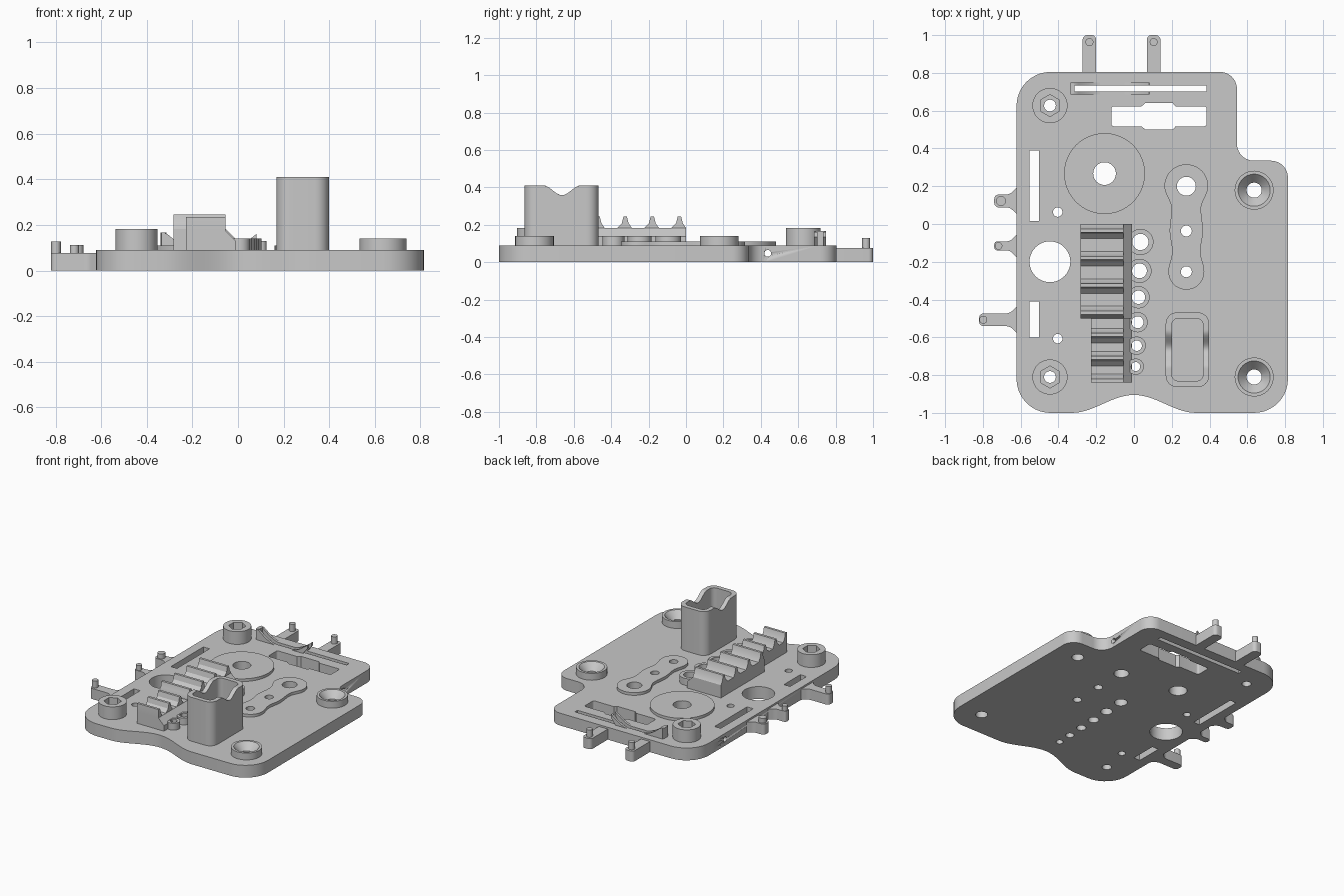
import bpy, bmesh, math
from mathutils import Vector, Matrix

old = bpy.data.objects.get("Cube")
if old:
    bpy.data.objects.remove(old)

GREY = (0.58, 0.58, 0.58, 1)
grey = bpy.data.materials.new("grey plastic")
grey.use_nodes = True
grey.diffuse_color = GREY
grey.node_tree.nodes["Principled BSDF"].inputs["Base Color"].default_value = GREY

TOP = 0.09  # plate thickness
AXES = {"z": Matrix.Identity(4),
        "x": Matrix(((0, 0, 1, 0), (1, 0, 0, 0), (0, 1, 0, 0), (0, 0, 0, 1))),
        "y": Matrix.Rotation(math.pi / 2, 4, "X")}


def finish(name, bm):
    bmesh.ops.remove_doubles(bm, verts=bm.verts, dist=1e-5)
    bmesh.ops.recalc_face_normals(bm, faces=bm.faces)
    mesh = bpy.data.meshes.new(name)
    bm.to_mesh(mesh)
    bm.free()
    mesh.materials.append(grey)
    ob = bpy.data.objects.new(name, mesh)
    bpy.context.collection.objects.link(ob)
    bpy.ops.object.select_all(action="DESELECT")
    ob.select_set(True)
    bpy.context.view_layer.objects.active = ob
    bpy.ops.object.shade_smooth_by_angle(angle=math.radians(30))
    return ob


def prism(name, loops, a, b, axis="z"):
    """Extrude a filled outline (first loop) with holes (the rest) from a to b."""
    curve = bpy.data.curves.new(name, "CURVE")
    curve.dimensions = "2D"
    curve.fill_mode = "BOTH"
    curve.extrude = (b - a) / 2
    for pts in loops:
        spline = curve.splines.new("POLY")
        spline.points.add(len(pts) - 1)
        for p, co in zip(spline.points, pts):
            p.co = (co[0], co[1], 0, 1)
        spline.use_cyclic_u = True
    tmp = bpy.data.objects.new(name, curve)
    bpy.context.collection.objects.link(tmp)
    bpy.context.view_layer.update()
    mesh = tmp.evaluated_get(bpy.context.evaluated_depsgraph_get()).to_mesh()
    bm = bmesh.new()
    bm.from_mesh(mesh)
    bpy.data.objects.remove(tmp)
    mid = (a + b) / 2 * (-1 if axis == "y" else 1)
    bm.transform(AXES[axis] @ Matrix.Translation((0, 0, mid)))
    return finish(name, bm)


def lathe(name, x, y, profile, n=48):
    """Spin a closed radius/height profile round a vertical axis."""
    bm = bmesh.new()
    rings = [[bm.verts.new((x + r * math.cos(k * math.tau / n), y + r * math.sin(k * math.tau / n), z))
              for k in range(n)] for r, z in profile]
    for a, b in zip(rings, rings[1:] + rings[:1]):
        for k in range(n):
            j = (k + 1) % n
            bm.faces.new((a[k], a[j], b[j], b[k]))
    return finish(name, bm)


def circle(x, y, r, n=40, start=0.0, sweep=math.tau):
    return [(x + r * math.cos(start + sweep * k / n), y + r * math.sin(start + sweep * k / n)) for k in range(n)]


def rounded(corners, n=10):
    """Polygon of (x, y, radius) corners, each filleted."""
    out = []
    for i, (x, y, r) in enumerate(corners):
        p = Vector((x, y))
        if r == 0:
            out.append((x, y))
            continue
        u = (Vector(corners[i - 1][:2]) - p).normalized()
        v = (Vector(corners[(i + 1) % len(corners)][:2]) - p).normalized()
        half = u.angle(v) / 2
        centre = p + (u + v).normalized() * r / math.sin(half)
        s, e = ((p + d * r / math.tan(half) - centre).normalized() for d in (u, v))
        out += [tuple(centre + s.slerp(e, k / n).normalized() * r) for k in range(n + 1)]
    return out


def rect(x0, x1, y0, y1, r=0.0, extra=0):
    side = [y0 + r + (y1 - y0 - 2 * r) * k / (extra + 1) for k in range(1, extra + 1)]
    return rounded([(x0, y0, r), (x1, y0, r)] + [(x1, y, 0) for y in side] +
                   [(x1, y1, r), (x0, y1, r)] + [(x0, y, 0) for y in reversed(side)])


# Positions shared by the plate holes and the raised parts
hex_bosses = [(-0.445, 0.627), (-0.445, -0.81)]
sink_bosses = [(0.636, 0.179), (0.636, -0.81)]
rings = [(0.034 - 0.005 * i, y, 0.069 - 0.0052 * i, 0.043 - 0.0038 * i)
         for i, y in enumerate((-0.095, -0.248, -0.388, -0.52, -0.644, -0.755))]
link_holes = [circle(0.277, 0.2, 0.05), circle(0.277, -0.037, 0.029), circle(0.277, -0.253, 0.029)]
disc_hole = circle(-0.156, 0.267, 0.06)
long_slot = rect(-0.314, 0.385, 0.702, 0.732)

# Base plate with a wavy front edge and a stepped back corner
wave = [(x / 100, -0.9525 + 0.0475 * math.cos(math.pi * x / 33), 0) for x in range(-33, 34, 3)]
outline = rounded([(-0.622, -1, 0.18)] + wave + [
    (0.815, -1, 0.18), (0.815, 0.335, 0.09), (0.545, 0.335, 0.09),
    (0.545, 0.805, 0.09), (-0.622, 0.805, 0.18)])
window = rounded([(-0.12, 0.517, 0.015), (0.04, 0.517, 0), (0.06, 0.5, 0), (0.205, 0.5, 0), (0.22, 0.517, 0),
                  (0.385, 0.517, 0.015), (0.385, 0.623, 0.015), (0.22, 0.623, 0), (0.205, 0.64, 0),
                  (0.06, 0.64, 0), (0.04, 0.623, 0), (-0.12, 0.623, 0.015)], 5)
holes = [window, long_slot, disc_hole, circle(-0.445, -0.2, 0.108),
         rect(-0.553, -0.503, 0.015, 0.39), rect(-0.553, -0.503, -0.6, -0.41),
         circle(-0.404, 0.063, 0.025), circle(-0.404, -0.607, 0.025)] + link_holes
holes += [circle(x, y, 0.031) for x, y in hex_bosses] + [circle(x, y, 0.04) for x, y in sink_bosses]
holes += [circle(x, y, h) for x, y, r, h in rings]
plate = prism("base_plate", [outline] + holes, 0, TOP)

# Cross hole drilled sideways through the plate
drill = prism("cross_hole_cutter", [circle(0.437, 0.047, 0.018, 24)], -0.8, 0.7, "x")
drill.hide_render = True
cut = plate.modifiers.new("cross_hole", "BOOLEAN")
cut.operation, cut.object, cut.solver = "DIFFERENCE", drill, "EXACT"
bpy.context.view_layer.objects.active = plate
bpy.ops.object.modifier_apply(modifier=cut.name)
bpy.data.objects.remove(drill)

# Bosses with hexagonal nut pockets, and countersunk bosses
for side, (x, y) in zip(("back", "front"), hex_bosses):
    prism("nut_boss_floor_" + side, [circle(x, y, 0.093), circle(x, y, 0.031)], TOP, 0.13)
    prism("nut_boss_" + side, [circle(x, y, 0.093), circle(x, y, 0.058, 6, math.pi / 6)], 0.13, 0.183)
for side, (x, y) in zip(("back", "front"), sink_bosses):
    lathe("countersunk_boss_" + side, x, y, [(0.103, TOP), (0.103, 0.14), (0.085, 0.14), (0.04, TOP)])

# Round pad and lobed pad
prism("round_pad", [circle(-0.156, 0.267, 0.214, 64), disc_hole], TOP, 0.11)
keys = [(0.2, 0.116), (0.08, 0.078), (-0.037, 0.088), (-0.145, 0.075), (-0.253, 0.095)]
side = []
for (ya, wa), (yb, wb) in zip(keys, keys[1:]):
    for k in range(10):
        t = (1 - math.cos(math.pi * k / 10)) / 2
        side.append((wa + (wb - wa) * t, ya + (yb - ya) * k / 10))
lobes = circle(0.277, 0.2, 0.116, 20, 0, math.pi) + [(0.277 - w, y) for w, y in side]
lobes += circle(0.277, -0.253, 0.095, 20, math.pi, math.pi)
lobes += [(0.277 + w, y) for w, y in [keys[-1][::-1]] + list(reversed(side[1:]))]
prism("lobed_pad", [lobes] + link_holes, TOP, 0.11)

# Row of shrinking rings
for i, (x, y, r, h) in enumerate(rings):
    prism(f"ring_{i + 1}", [circle(x, y, r), circle(x, y, h)], TOP, 0.14)


# Toothed rack: chamfered body with a comb on top, in two widths
def rack(name, x0, y0, y1, tops, base, peak):
    body = [(x0, TOP), (-0.01, TOP), (-0.01, base - 0.045), (-0.055, base), (x0, base)]
    prism(name + "_body", [body], y0, y1, "y")
    comb = [(y0, base - 0.01), (y0, base)]
    for t in sorted(tops):
        comb += [(max(y0, min(y1, t + d)), z) for d, z in
                 ((-0.043, base), (-0.018, base + 0.025), (-0.009, peak),
                  (0.009, peak), (0.018, base + 0.025), (0.035, base))]
    comb += [(y1, base), (y1, base - 0.01)]
    prism(name + "_teeth", [comb], x0, -0.055, "x")


rack("wide_rack", -0.282, -0.5, 0, [-0.035 - 0.145 * i for i in range(4)], 0.183, 0.245)
rack("narrow_rack", -0.228, -0.84, -0.5, [-0.587, -0.709, -0.829], 0.175, 0.235)


# Hollow tower with a dipped rim
def rim(y):
    d = abs(y + 0.663) / 0.1
    return 0.41 - (0.026 * (1 + math.cos(math.pi * d)) if d < 1 else 0)


bm = bmesh.new()
loops = []
for pts in (rect(0.168, 0.398, -0.863, -0.468, 0.06, 31), rect(0.2, 0.366, -0.831, -0.5, 0.035, 31)):
    loops.append([bm.verts.new((x, y, TOP)) for x, y in pts])
    loops.append([bm.verts.new((x, y, rim(y))) for x, y in pts])
for a, b in ((0, 1), (1, 3), (3, 2), (2, 0)):
    A, B = loops[a], loops[b]
    for k in range(len(A)):
        bm.faces.new((A[k - 1], A[k], B[k], B[k - 1]))
finish("hollow_tower", bm)

# Curved cradle on both sides of the long slot
arc = [(0.13 * k / 8, TOP + 0.07 * (k / 8) ** 1.6) for k in range(9)]
left_end = [(-0.18 - d, z) for d, z in arc] + [(-0.335, 0.167), (-0.335, TOP)]
right_end = [(-0.05 + d, z) for d, z in arc] + [(0.082, 0.135), (0.045, TOP)]
for where, y0, y1 in (("front", 0.685, 0.702), ("back", 0.732, 0.749)):
    prism("cradle_left_" + where, [left_end], y0, y1, "y")
    prism("cradle_right_" + where, [right_end], y0, y1, "y")
prism("cradle_end", [rect(-0.34, -0.314, 0.69, 0.745, 0.012)], TOP, 0.167)


# Side and back tabs with upright pins
def tab(name, edge, along, out, half, pin, radius, height, back=False):
    e = edge - 0.005
    pts = [(e, along - half - 0.035, 0), (edge, along - half - 0.035, 0), (edge + 0.035, along - half, 0.05),
           (out, along - half, half * 0.7), (out, along + half, half * 0.7),
           (edge + 0.035, along + half, 0.05), (edge, along + half + 0.035, 0), (e, along + half + 0.035, 0)]
    if back:
        pts = [(e, along - half, 0)] + pts[3:5] + [(e, along + half, 0)]
    place = (lambda u, v: (v, u)) if back else (lambda u, v: (-u, v))
    prism(name, [[place(*p) for p in rounded(pts, 6)]], 0, 0.077)
    prism(name + "_pin", [circle(*place(pin, along), radius, 24)], 0.077, height)


tab("side_tab_back", 0.622, 0.122, 0.74, 0.034, 0.704, 0.026, 0.112)
tab("side_tab_middle", 0.622, -0.116, 0.74, 0.024, 0.717, 0.02, 0.112)
tab("side_tab_front", 0.622, -0.507, 0.82, 0.034, 0.798, 0.021, 0.127)
tab("back_tab_right", 0.805, -0.236, 1.0, 0.036, 0.963, 0.021, 0.13, True)
tab("back_tab_left", 0.805, 0.104, 1.0, 0.036, 0.963, 0.021, 0.13, True)
